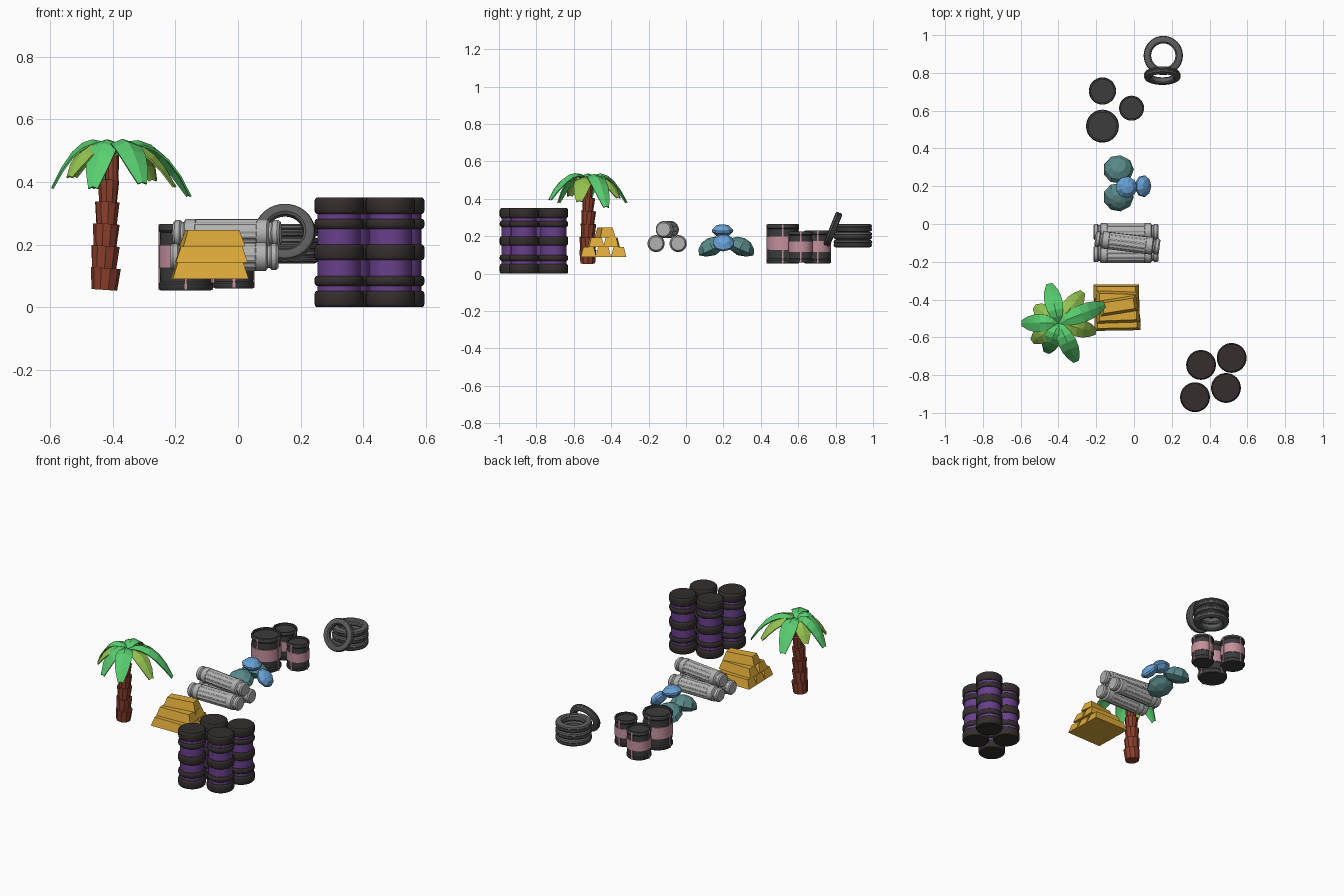
import bpy, bmesh, math
from mathutils import Vector, Matrix

if "Cube" in bpy.data.objects:
    bpy.data.objects.remove(bpy.data.objects["Cube"])

R = math.radians


def material(name, r, g, b):
    m = bpy.data.materials.new(name)
    m.diffuse_color = (r, g, b, 1)
    m.use_nodes = True
    m.node_tree.nodes["Principled BSDF"].inputs["Base Color"].default_value = m.diffuse_color
    return m


DARK = material("dark_brown", .035, .027, .027)
PURPLE = material("purple", .14, .05, .26)
BARK = material("bark", .26, .05, .025)
LEAF = material("leaf_green", .1, .62, .16)
LIME = material("leaf_lime", .3, .55, .08)
GOLD = material("gold", .72, .4, .04)
SILVER = material("silver", .45, .45, .45)
TEAL = material("teal", .1, .25, .25)
BLUE = material("blue", .14, .36, .68)
CHARCOAL = material("charcoal", .045, .045, .045)
PINK = material("pink", .55, .28, .33)
RUBBER = material("rubber", .11, .11, .11)


def finish(name, bm, mat, loc=(0, 0, 0), rot=(0, 0, 0), smooth=None):
    bmesh.ops.recalc_face_normals(bm, faces=bm.faces[:])
    me = bpy.data.meshes.new(name)
    bm.to_mesh(me)
    bm.free()
    if smooth:
        me.shade_smooth()
        me.set_sharp_from_angle(angle=R(smooth))
    me.materials.append(mat)
    ob = bpy.data.objects.new(name, me)
    bpy.context.collection.objects.link(ob)
    ob.location, ob.rotation_euler = loc, rot
    return ob


def lathe(name, profile, mat, loc, rot=(0, 0, 0), n=32, smooth=35, loop=False, flute=1.0):
    """Revolve (radius, z) points; a third value marks rings that carry flutes."""
    bm = bmesh.new()
    rings = []
    for p in profile:
        ring = []
        for i in range(n):
            a = 2 * math.pi * i / n
            r = p[0] * (flute if len(p) > 2 and i % 4 < 2 else 1)
            ring.append(bm.verts.new((r * math.cos(a), r * math.sin(a), p[1])))
        rings.append(ring)
    for j in range(len(rings) - (0 if loop else 1)):
        a, b = rings[j], rings[(j + 1) % len(rings)]
        for i in range(n):
            k = (i + 1) % n
            bm.faces.new((a[i], a[k], b[k], b[i]))
    bmesh.ops.remove_doubles(bm, verts=bm.verts[:], dist=1e-5)
    return finish(name, bm, mat, loc, rot, smooth)


# Stacked purple drums with dark rounded bands
BANDS = [(0, .052), (.068, .1), (.15, .2), (.25, .282), (.298, .35)]
for x, y in [(.355, -.746), (.517, -.709), (.323, -.917), (.487, -.868)]:
    lathe("drum_body", [(0, .01), (.069, .01), (.069, .34), (0, .34)], PURPLE, (x, y, 0))
    for z0, z1 in BANDS:
        c = .012
        lathe("drum_band", [(0, z0), (.072, z0), (.077, z0 + c * .4), (.079, z0 + c),
                            (.079, z1 - c), (.077, z1 - c * .4), (.072, z1), (0, z1)],
              DARK, (x, y, 0))

# Palm trunk: flared, overlapping segments leaning slightly
PALM = Vector((-.4, -.525, 0))
TRUNK = [(.055, .125, .041, .048, -.427), (.12, .195, .04, .047, -.428), (.19, .265, .036, .043, -.425),
         (.26, .335, .033, .04, -.42), (.33, .405, .028, .035, -.415), (.4, .505, .022, .024, -.403)]
for i, (z0, z1, r0, r1, x) in enumerate(TRUNK):
    h = z1 - z0
    lathe("trunk_segment", [(0, 0), (r0, 0), (r1, h), (0, h)], BARK,
          (x, PALM.y, z0), (0, R(4), R(20 * i)), n=10, smooth=None)


# Palm leaves: folded arched strips
def leaf(name, angle, length, tip, mat, base):
    bm = bmesh.new()
    widths = [.01, .03, .042, .048, .046, .036, .016]
    rows = []
    for i, w in enumerate(widths):
        t = i / (len(widths) - 1)
        z = base + .2 * t + (tip - base - .2) * t * t
        rows.append([bm.verts.new((t * length, s * w, z - abs(s) * w * .35)) for s in (-1, 0, 1)])
    for a, b in zip(rows, rows[1:]):
        for k in (0, 1):
            bm.faces.new((a[k], b[k], b[k + 1], a[k + 1]))
    ob = finish(name, bm, mat, PALM, (0, 0, R(angle)))
    mod = ob.modifiers.new("thickness", 'SOLIDIFY')
    mod.thickness = .006


for ang, ln, tip in [(180, .195, .385), (103, .215, .385), (22, .265, .36), (-65, .225, .4), (-112, .17, .385)]:
    leaf("palm_leaf_upper", ang, ln, tip, LEAF, .505)
for ang, ln, tip in [(52, .21, .41), (-13, .205, .39), (215, .17, .42), (145, .155, .42)]:
    leaf("palm_leaf_lower", ang, ln, tip, LIME, .485)


# Gold bars: tapered blocks piled three, two, one
def gold_bar(x, y, z, length, yaw):
    bm = bmesh.new()
    bmesh.ops.create_cube(bm, size=1)
    for v in bm.verts:
        top = v.co.z > 0
        v.co = Vector((v.co.x * (length - (.034 if top else 0)),
                       v.co.y * (.056 if top else .082), .052 if top else 0))
    finish("gold_bar", bm, GOLD, (x, y, z), (0, 0, R(yaw)))


for x, y, z, ln, yaw in [(-.088, -.523, .09, .243, 1), (-.092, -.442, .09, .24, 0), (-.094, -.36, .09, .24, 0),
                         (-.085, -.482, .142, .23, 2), (-.088, -.398, .142, .225, -2),
                         (-.082, -.433, .194, .2, 9)]:
    gold_bar(x, y, z, ln, yaw)

# Silver canisters: fluted bodies with necked end caps
half = [(0, -.172), (.036, -.172), (.042, -.165), (.042, -.15), (.036, -.145), (.036, -.138),
        (.046, -.132), (.046, -.1), (.046, -.098, 1)]
canister = half + [(p[0], -p[1]) + tuple(p[2:]) for p in reversed(half)]
for x, y, z, yaw in [(-.043, -.16, .161, 0), (-.043, -.042, .161, 0), (-.035, -.1, .236, -7)]:
    lathe("canister", canister, SILVER, (x, y, z), (0, R(90), R(yaw)), n=48, flute=.93)

# Faceted teal and blue stones
TEAL_CUT = [(0, -.035), (.05, -.022), (.082, 0), (.07, .032), (.04, .056), (0, .064)]
BLUE_CUT = [(0, -.034), (.034, -.028), (.057, -.006), (.057, .006), (.034, .028), (0, .034)]
for y, tilt in [(.143, 24), (.288, -24)]:
    lathe("teal_stone", TEAL_CUT, TEAL, (-.083, y, .131), (R(tilt), 0, 0), n=9, smooth=None)
lathe("blue_stone_top", BLUE_CUT, BLUE, (-.04, .195, .23), (0, R(8), 0), n=9, smooth=None)
lathe("blue_stone_side", BLUE_CUT, BLUE, (.048, .2, .165), (0, R(48), 0), n=9, smooth=None)

# Charcoal barrels: recessed lids, pink belt and four thin straps
for x, y, r, z0, z1 in [(-.167, .518, .087, .053, .266), (-.167, .704, .072, .055, .23),
                        (-.013, .613, .066, .06, .225)]:
    h = z1 - z0
    lathe("barrel", [(0, 0), (r * .92, 0), (r, h * .05), (r, h * .1), (r * .94, h * .13), (r * .96, h * .5),
                     (r * .94, h * .87), (r, h * .9), (r, h * .96), (r * .95, h), (r * .84, h),
                     (r * .84, h - .012), (0, h - .012)], CHARCOAL, (x, y, z0))
    lathe("barrel_belt", [(r * .93, h * .34), (r, h * .34), (r, h * .68), (r * .93, h * .68)],
          PINK, (x, y, z0), loop=True)
    for i in range(4):
        bm = bmesh.new()
        bmesh.ops.create_cube(bm, size=1, matrix=Matrix.Translation((r * .945, 0, h / 2))
                              @ Matrix.Diagonal((r * .12, .009, h * .98, 1)))
        finish("barrel_strap", bm, PINK, (x, y, z0), (0, 0, R(90 * i)))

# Tyres: three stacked and one leaning, with grooved tread
tyre = [(.064, -.012), (.072, -.02), (.09, -.021), (.1, -.016), (.104, -.007), (.1, -.003),
        (.1, .003), (.104, .007), (.1, .016), (.09, .021), (.072, .02), (.064, .012)]
for z in (.161, .203, .245):
    lathe("stacked_tyre", tyre, RUBBER, (.155, .892, z), n=40, loop=True)
lathe("leaning_tyre", [(r * .93, z * .9) for r, z in tyre], RUBBER, (.15, .785, .238),
      (R(68), 0, 0), n=40, loop=True)
